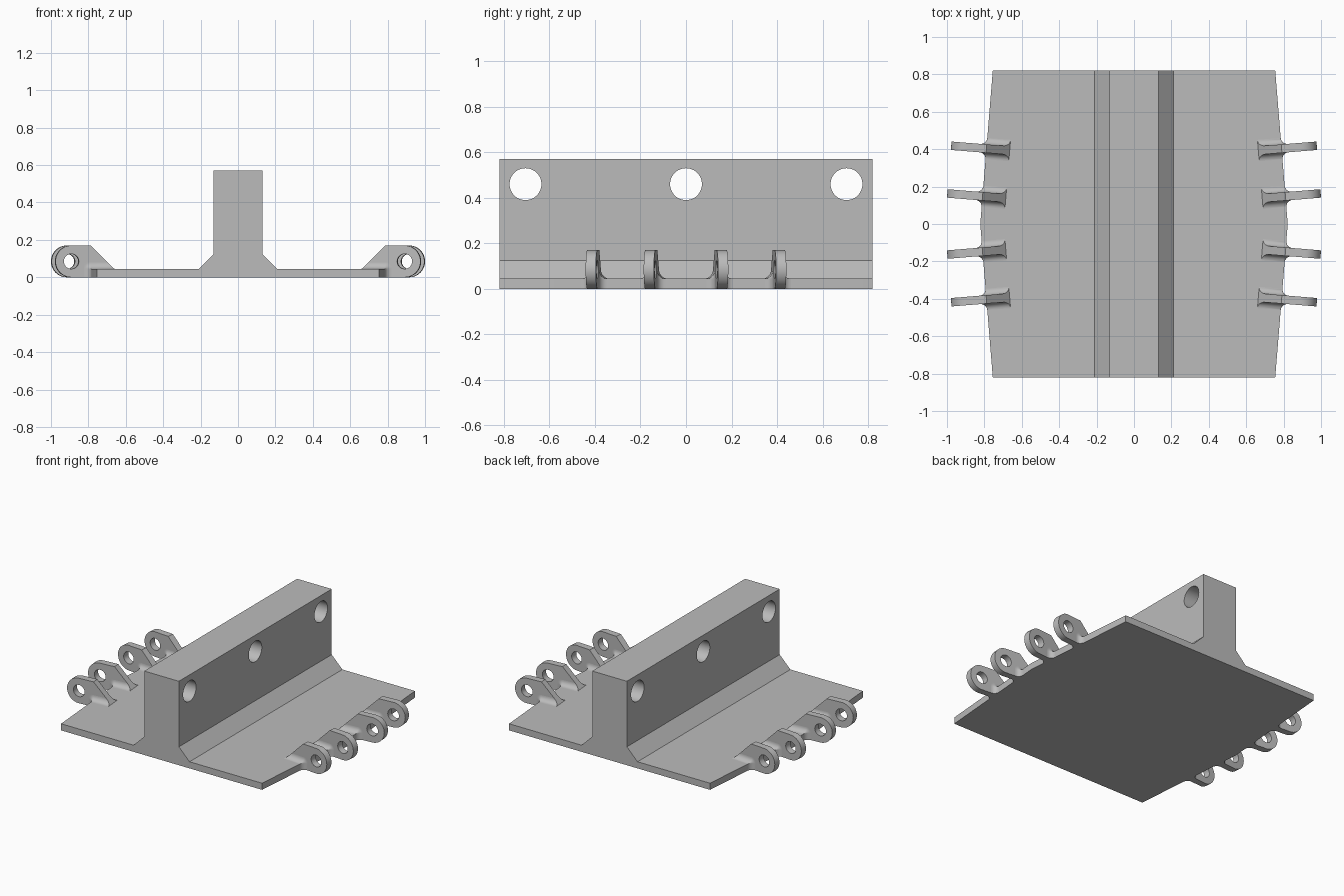
import bpy
import bmesh
from math import cos, sin, pi, hypot, sqrt, atan2
from mathutils import Matrix

cube = bpy.data.objects.get("Cube")
if cube:
    bpy.data.objects.remove(cube, do_unlink=True)

grey = bpy.data.materials.new("plain grey")
grey.use_nodes = True
COLOUR = (0.5, 0.5, 0.5, 1)
grey.diffuse_color = COLOUR
grey.node_tree.nodes["Principled BSDF"].inputs["Base Color"].default_value = COLOUR

HALF_LENGTH, MID_EDGE, END_EDGE = 0.82, 0.822, 0.755
THICK = 0.045                       # base plate thickness
TILT = atan2(MID_EDGE - END_EDGE, HALF_LENGTH)
LUG_HALF, LUG_R, LUG_REACH = 0.0225, 0.085, 0.104
RUN, FILLET = 0.125, 0.035


def loft(name, rings):
    """Closed solid through rings of equal point count."""
    bm = bmesh.new()
    rows = [[bm.verts.new(p) for p in ring] for ring in rings]
    n = len(rows[0])
    for a, b in zip(rows, rows[1:]):
        for i in range(n):
            j = (i + 1) % n
            bm.faces.new((a[i], a[j], b[j], b[i]))
    bm.faces.new(rows[0][::-1])
    bm.faces.new(rows[-1])
    bmesh.ops.recalc_face_normals(bm, faces=bm.faces)
    mesh = bpy.data.meshes.new(name)
    bm.to_mesh(mesh)
    bm.free()
    mesh.materials.append(grey)
    ob = bpy.data.objects.new(name, mesh)
    bpy.context.collection.objects.link(ob)
    return ob


def activate(ob):
    bpy.ops.object.select_all(action='DESELECT')
    ob.select_set(True)
    bpy.context.view_layer.objects.active = ob


def drill(ob, centre, radius, axis):
    """Cut a round hole along the x or y axis."""
    turn = Matrix.Rotation(pi / 2, 4, 'Y' if axis == 'X' else 'X')
    bpy.ops.mesh.primitive_cylinder_add(vertices=48, radius=radius, depth=0.6)
    cutter = bpy.context.object
    cutter.data.transform(Matrix.Translation(centre) @ turn)
    cutter.data.materials.append(grey)
    cutter.hide_render = True
    mod = ob.modifiers.new("hole", 'BOOLEAN')
    mod.operation, mod.solver, mod.object = 'DIFFERENCE', 'EXACT', cutter
    activate(ob)
    bpy.ops.object.modifier_apply(modifier=mod.name)
    bpy.data.objects.remove(cutter, do_unlink=True)


def smooth(ob):
    activate(ob)
    bpy.ops.object.shade_smooth_by_angle(angle=0.5)


# Base plate and upright web in one body, widest at mid length
def section(y, edge):
    half = [(edge, 0), (edge, THICK), (0.21, THICK), (0.13, 0.125), (0.13, 0.57)]
    return [(x, y, z) for x, z in half] + [(-x, y, z) for x, z in half[::-1]]


body = loft("base_and_web", [section(-HALF_LENGTH, END_EDGE), section(0, MID_EDGE),
                             section(HALF_LENGTH, END_EDGE)])
for y in (-0.705, 0, 0.705):
    drill(body, (0, y, 0.46), 0.07, 'X')
smooth(body)

# Hinge lug, with its origin on the plate edge and pointing along +x
arc = [pi / 2 - pi * i / 24 for i in range(25)]
outline = [(0, 0), (0, THICK), (-RUN, THICK), (0, 2 * LUG_R)]
outline += [(LUG_REACH + LUG_R * cos(a), LUG_R + LUG_R * sin(a)) for a in arc]
lug = loft("hinge_lug", [[(x, s * LUG_HALF, z) for x, z in outline] for s in (-1, 1)])
drill(lug, (LUG_REACH, 0, LUG_R), 0.04, 'Y')
smooth(lug)


# Concave fillet blending the lug into the plate top and edge
def flare(d):
    k = max(0, FILLET - d)
    return LUG_HALF + FILLET - sqrt(FILLET ** 2 - k ** 2)


def fillet_ring(z, start):
    d = max(0, z - THICK)
    xs = [start] + [FILLET * (1 - cos(i * pi / 16)) for i in range(9)]
    side = [(x, flare(hypot(d, max(0, x))), z) for x in xs]
    return side + [(x, -y, z) for x, y, z in side[::-1]]


rings = [fillet_ring(0, -0.005), fillet_ring(THICK, -0.005)]
for i in range(9):
    d = FILLET * (1 - cos(i * pi / 16))
    rings.append(fillet_ring(THICK + d, -RUN + d))
fillet = loft("lug_fillet", rings)
smooth(fillet)

# Four lugs along each side, square to the plate edge
for side, sx in (("left", 1), ("right", -1)):
    for y in (-0.403, -0.148, 0.148, 0.403):
        edge = MID_EDGE - abs(y) * (MID_EDGE - END_EDGE) / HALF_LENGTH
        angle = TILT if y > 0 else -TILT
        if sx < 0:
            angle = pi - angle
        place = Matrix.Translation((sx * edge, y, 0)) @ Matrix.Rotation(angle, 4, 'Z')
        for part in (lug, fillet):
            copy = bpy.data.objects.new(side + "_" + part.name, part.data)
            bpy.context.collection.objects.link(copy)
            copy.matrix_world = place
for part in (lug, fillet):
    bpy.data.objects.remove(part, do_unlink=True)
